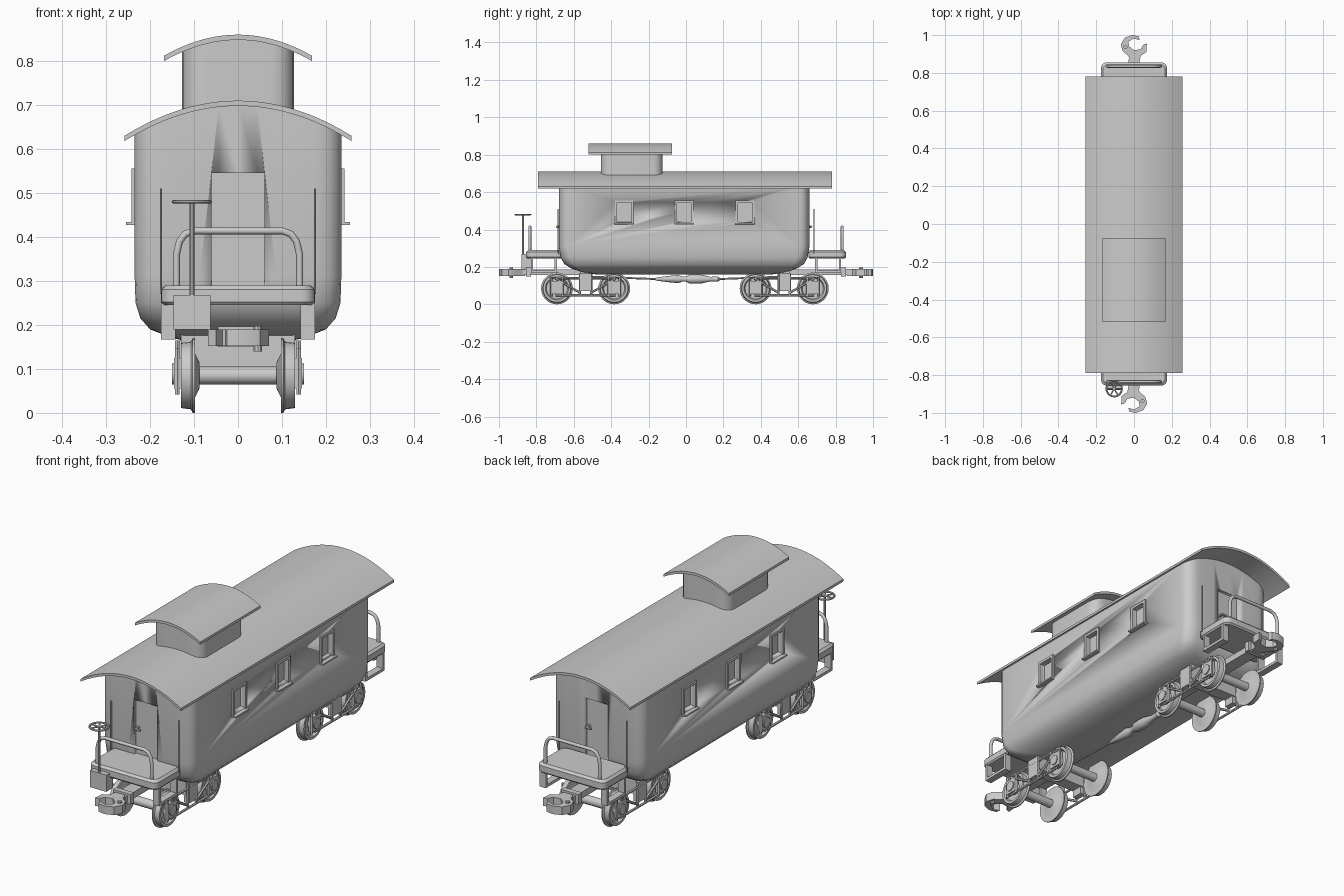
import bpy, bmesh
from math import sin, cos, pi, radians
from mathutils import Vector, Matrix

old = bpy.data.objects.get("Cube")
if old:
    bpy.data.objects.remove(old, do_unlink=True)

grey = bpy.data.materials.new("plain grey")
grey.use_nodes = True
grey.diffuse_color = (0.6, 0.6, 0.6, 1)
grey.node_tree.nodes["Principled BSDF"].inputs["Base Color"].default_value = (0.6, 0.6, 0.6, 1)


def finish(name, bm, angle=35):
    bmesh.ops.remove_doubles(bm, verts=bm.verts, dist=1e-5)
    bmesh.ops.recalc_face_normals(bm, faces=bm.faces)
    me = bpy.data.meshes.new(name)
    bm.to_mesh(me)
    bm.free()
    me.materials.append(grey)
    ob = bpy.data.objects.new(name, me)
    bpy.context.collection.objects.link(ob)
    bpy.ops.object.select_all(action="DESELECT")
    ob.select_set(True)
    bpy.context.view_layer.objects.active = ob
    bpy.ops.object.shade_smooth_by_angle(angle=radians(angle))
    return ob


def add_box(bm, lo, hi):
    lo, hi = Vector(lo), Vector(hi)
    m = Matrix.Translation((lo + hi) / 2) @ Matrix.Diagonal((*(hi - lo), 1))
    bmesh.ops.create_cube(bm, size=1, matrix=m)


def boxes(name, *spans):
    bm = bmesh.new()
    for lo, hi in spans:
        add_box(bm, lo, hi)
    return finish(name, bm)


def add_rod(bm, p, q, r, n=10):
    p, q = Vector(p), Vector(q)
    d = q - p
    m = Matrix.Translation((p + q) / 2) @ d.to_track_quat("Z", "Y").to_matrix().to_4x4()
    bmesh.ops.create_cone(bm, cap_ends=True, segments=n, radius1=r, radius2=r,
                          depth=d.length, matrix=m)


def rods(name, r, *pairs, n=10):
    bm = bmesh.new()
    for p, q in pairs:
        add_rod(bm, p, q, r, n)
    return finish(name, bm)


def loft(name, rings, closed=False, angle=35):
    bm = bmesh.new()
    vs = [[bm.verts.new(p) for p in ring] for ring in rings]
    n = len(vs[0])
    for a, b in zip(vs, vs[1:]):
        for i in range(n):
            j = (i + 1) % n
            bm.faces.new((a[i], a[j], b[j], b[i]))
    if not closed:
        bm.faces.new(vs[0][::-1])
        bm.faces.new(vs[-1])
    return finish(name, bm, angle)


def lathe(name, profile, axis, centre, n=28):
    """Revolve (radius, distance) pairs around the x or y axis."""
    rings = []
    for r, d in profile:
        ring = []
        for i in range(n):
            u, v = r * cos(2 * pi * i / n), r * sin(2 * pi * i / n)
            ring.append(Vector(centre) + Vector((d, u, v) if axis == "x" else (u, d, v)))
        rings.append(ring)
    return loft(name, rings)


def rounded(hx, hy, rx, ry, cy, z):
    """Rounded rectangle ring; z is a height or a function of x."""
    pts = []
    for k, (sx, sy) in enumerate(((1, 1), (-1, 1), (-1, -1), (1, -1))):
        for s in range(6):
            a = (k + s / 5) * pi / 2
            pts.append((sx * (hx - rx) + rx * cos(a), cy + sy * (hy - ry) + ry * sin(a)))
        if k in (0, 2):
            for s in range(1, 8):
                pts.append(((hx - rx) * sx * (1 - s / 4), cy + sy * hy))
    return [(x, y, z(x) if callable(z) else z) for x, y in pts]


def arched_roof(name, half, top, curve, y0, y1, thick=0.012):
    xs = [half * (i / 12 - 1) for i in range(25)]
    section = [(x, top - curve * x * x) for x in xs]
    section += [(x, top - thick - curve * x * x) for x in reversed(xs)]
    return loft(name, [[(x, y, z) for x, z in section] for y in (y0, y1)])


# Body shell with a tucked-in bottom and an arched top
CY = -0.01
layers = [(0.16, 0.10, 0.47), (0.17, 0.15, 0.54), (0.19, 0.20, 0.60),
          (0.215, 0.222, 0.64), (0.25, 0.233, 0.66), (0.31, 0.235, 0.67)]
rings = [rounded(hx, hy, 0.06, 0.05, CY, z) for z, hx, hy in layers]
rings.append(rounded(0.235, 0.67, 0.06, 0.05, CY, lambda x: 0.703 - 1.2 * x * x))
body = loft("body_shell", rings, angle=50)

# Door and window recesses
window_ys = (-0.33, -0.01, 0.315)
spans = []
for s in (-1, 1):
    end = CY + s * 0.67
    spans.append(((-0.06, end - 0.015, 0.27), (0.06, end + 0.015, 0.545)))
    for y in window_ys:
        spans.append(((s * 0.235 - 0.02, y - 0.04, 0.44), (s * 0.235 + 0.02, y + 0.04, 0.545)))
cutter = boxes("opening_cutter", *spans)
cutter.hide_render = True
mod = body.modifiers.new("openings", "BOOLEAN")
mod.object = cutter
mod.operation = "DIFFERENCE"
bpy.context.view_layer.objects.active = body
bpy.ops.object.modifier_apply(modifier="openings")
bpy.data.objects.remove(cutter, do_unlink=True)

# Window frames and sills
for s, side in ((-1, "right"), (1, "left")):
    for i, y in enumerate(window_ys):
        a, b = s * 0.225, s * 0.242
        boxes(f"{side}_window_frame_{i + 1}",
              ((a, y - 0.05, 0.43), (b, y - 0.038, 0.555)),
              ((a, y + 0.038, 0.43), (b, y + 0.05, 0.555)),
              ((a, y - 0.05, 0.544), (b, y + 0.05, 0.556)),
              ((a, y - 0.052, 0.427), (s * 0.255, y + 0.052, 0.434)))

# Roofs and cupola
arched_roof("main_roof", 0.258, 0.71, 1.2, -0.79, 0.78)
arched_roof("cupola_roof", 0.168, 0.86, 1.7, -0.52, -0.075)
loft("cupola_walls", [rounded(0.127, 0.165, 0.05, 0.05, -0.29, 0.66),
                      rounded(0.127, 0.165, 0.05, 0.05, -0.29, lambda x: 0.853 - 1.7 * x * x)], angle=50)

# Coupler outline: a hooked claw
claw = [(-.02, .86), (.03, .86), (.035, .89), (.065, .91), (.068, .955), (.05, .95),
        (.035, .925), (0, .92), (-.025, .94), (-.03, .965), (0, .983), (.03, .972),
        (.025, .993), (-.01, 1), (-.05, .985), (-.07, .95), (-.06, .915), (-.03, .89)]

# End platforms, steps, rails, couplers
for s, end in ((-1, "front"), (1, "rear")):
    cy = s * 0.755
    loft(f"{end}_platform",
         [rounded(0.175 - e, 0.1 - e, 0.03, 0.03, cy, z)
          for e, z in ((0.006, 0.245), (0, 0.252), (0, 0.28), (0.01, 0.29))])
    for t, side in ((-1, "right"), (1, "left")):
        xa, xb = t * 0.142, t * 0.175
        ya, yb = s * 0.69, s * 0.83
        boxes(f"{end}_{side}_step",
              ((xa, ya, 0.167), (xb, ya + s * 0.012, 0.25)),
              ((xa, yb - s * 0.012, 0.167), (xb, yb, 0.25)),
              ((xa, ya, 0.167), (xb, yb, 0.18)))
        rods(f"{end}_{side}_grab_rail", 0.003,
             ((t * 0.175, s * 0.685, 0.27), (t * 0.175, s * 0.685, 0.51)), n=6)
    half = [(0.14, 0.28), (0.14, 0.36), (0.133, 0.39), (0.12, 0.407), (0.1, 0.414)]
    path = [(-x, z) for x, z in half] + half[::-1]
    cu = bpy.data.curves.new(f"{end}_rail", "CURVE")
    cu.dimensions = "3D"
    cu.bevel_depth = 0.008
    sp = cu.splines.new("POLY")
    sp.points.add(len(path) - 1)
    for p, (x, z) in zip(sp.points, path):
        p.co = (x, s * 0.835, z, 1)
    rail = bpy.data.objects.new(f"{end}_rail", cu)
    cu.materials.append(grey)
    bpy.context.collection.objects.link(rail)
    bpy.ops.object.select_all(action="DESELECT")
    rail.select_set(True)
    bpy.context.view_layer.objects.active = rail
    bpy.ops.object.convert(target="MESH")
    bpy.ops.object.shade_smooth_by_angle(angle=radians(40))
    # Door handle
    rods(f"{end}_door_handle", 0.006, ((s * 0.045, CY + s * 0.65, 0.415), (s * 0.045, CY + s * 0.682, 0.415)),
         ((s * 0.045, CY + s * 0.68, 0.415), (s * 0.02, CY + s * 0.68, 0.415)), n=8)
    # Coupler
    loft(f"{end}_coupler", [[(s * x, s * y, z) for x, y in claw] for z in (0.152, 0.19)])
    rods(f"{end}_coupler_pin", 0.01, ((s * -0.045, s * 0.935, 0.14), (s * -0.045, s * 0.935, 0.198)))
    boxes(f"{end}_draft_bar", ((-0.03, s * 0.5, 0.157), (0.03, s * 0.87, 0.187)),
          ((-0.045, s * 0.83, 0.15), (0.045, s * 0.855, 0.197)))

# Hand brake
boxes("brake_box", ((-0.147, -0.88, 0.19), (-0.063, -0.83, 0.268)))
rods("brake_post", 0.006, ((-0.105, -0.872, 0.19), (-0.105, -0.872, 0.484)))
hub = Vector((-0.105, -0.872, 0.48))
loop = []
for i in range(25):
    a = 2 * pi * i / 24
    d = Vector((cos(a), sin(a), 0))
    loop.append([hub + d * (0.041 + 0.005 * cos(b * pi / 4)) + Vector((0, 0, 0.004 * sin(b * pi / 4)))
                 for b in range(8)])
loft("brake_wheel_rim", loop, closed=True)
rods("brake_wheel_spokes", 0.004,
     *[(hub, hub + Vector((cos(k * pi / 3), sin(k * pi / 3), 0)) * 0.04) for k in range(6)], n=6)

# Trucks
wheel = [(0, .09), (.03, .088), (.055, .1), (.085, .098), (.085, .103), (.077, .107), (.074, .13),
         (.062, .13), (.056, .118), (.03, .118), (.025, .132), (0, .132)]
for cy, end in ((-0.537, "front"), (0.525, "rear")):
    boxes(f"{end}_truck_bolster", ((-0.13, cy - 0.03, 0.105), (0.13, cy + 0.03, 0.185)))
    for k in (-1, 1):
        ay = cy + k * 0.153
        tag = f"{end}_truck_{'fore' if k < 0 else 'aft'}"
        rods(f"{tag}_axle", 0.02, ((-0.1, ay, 0.085), (0.1, ay, 0.085)), n=16)
        for t, side in ((-1, "right"), (1, "left")):
            lathe(f"{tag}_{side}_wheel", [(r, t * d) for r, d in wheel], "x", (0, ay, 0.085))
            boxes(f"{tag}_{side}_journal_box",
                  ((t * 0.125, ay - 0.032, 0.055), (t * 0.145, ay + 0.032, 0.125)))
            rods(f"{tag}_{side}_journal_cap", 0.024, ((t * 0.14, ay, 0.088), (t * 0.15, ay, 0.088)), n=14)
    for t, side in ((-1, "right"), (1, "left")):
        x = t * 0.138
        lines = [((x, cy - 0.16, 0.14), (x, cy + 0.16, 0.14)),
                 ((x, cy - 0.16, 0.048), (x, cy + 0.16, 0.048))]
        for k in (-1, 1):
            lines.append(((x, cy + k * 0.16, 0.138), (x, cy + k * 0.03, 0.062)))
            lines.append(((x, cy + k * 0.03, 0.05), (x, cy + k * 0.03, 0.165)))
            for e in (-0.03, 0.03):
                lines.append(((x, cy + k * 0.153 + e, 0.042), (x, cy + k * 0.153 + e, 0.146)))
        rods(f"{end}_truck_{side}_frame", 0.006, *lines, n=6)
        boxes(f"{end}_truck_{side}_spring_block",
              ((t * 0.115, cy - 0.026, 0.07), (t * 0.143, cy + 0.026, 0.165)))

# Underfloor brake cylinder and rod
lathe("brake_cylinder", [(0, -0.17), (.008, -.16), (.016, -.1), (.022, -.04), (.014, -.02), (.014, 0),
                         (.024, .02), (.024, .08), (.012, .13), (.014, .17), (0, .19)], "y", (0, 0, 0.135), 16)
rods("brake_rod", 0.005, ((0, -0.52, 0.148), (0, -0.15, 0.135)), ((0, 0.17, 0.135), (0, 0.51, 0.148)))
